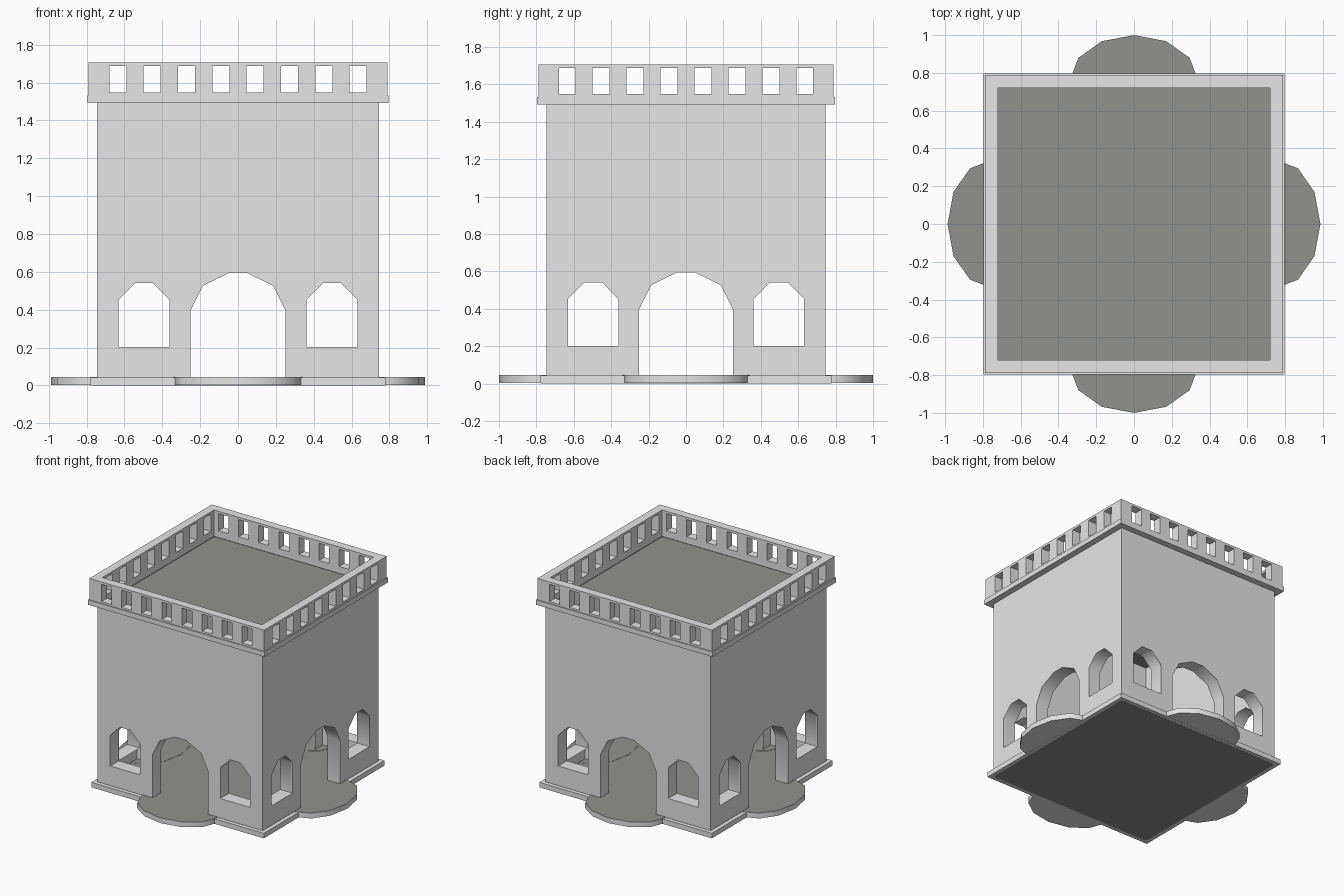
import bpy, bmesh, math
from mathutils import Matrix

if "Cube" in bpy.data.objects:
    bpy.data.objects.remove(bpy.data.objects["Cube"])


def material(name, col):
    m = bpy.data.materials.new(name)
    m.diffuse_color = (*col, 1)
    m.use_nodes = True
    m.node_tree.nodes["Principled BSDF"].inputs["Base Color"].default_value = m.diffuse_color
    return m


STONE = material("pale_stone", (0.79, 0.79, 0.79))
FLOOR = material("grey_green_floor", (0.28, 0.29, 0.262))


def finish(name, bm, mats=(STONE,), recalc=True):
    if recalc:
        bmesh.ops.recalc_face_normals(bm, faces=bm.faces)
    me = bpy.data.meshes.new(name)
    bm.to_mesh(me)
    bm.free()
    for m in mats:
        me.materials.append(m)
    ob = bpy.data.objects.new(name, me)
    bpy.context.collection.objects.link(ob)
    return ob


def prism(bm, pts, z0, z1):
    """Extrude an x-y outline from z0 to z1."""
    f = bm.faces.new([bm.verts.new((x, y, z0)) for x, y in pts])
    ext = bmesh.ops.extrude_face_region(bm, geom=[f])["geom"]
    vs = [v for v in ext if isinstance(v, bmesh.types.BMVert)]
    bmesh.ops.translate(bm, verts=vs, vec=(0, 0, z1 - z0))


def square(h):
    return [(-h, -h), (h, -h), (h, h), (-h, h)]


def clipped_square(h, cut):
    c = h - cut
    return [(-c, -h), (c, -h), (h, -c), (h, c), (c, h), (-c, h), (-h, c), (-h, -c)]


def ring(name, outer, inner, z0, z1):
    """Square frame with open middle."""
    bm = bmesh.new()
    loops = [[bm.verts.new((x, y, z)) for x, y in square(h)]
             for h, z in ((outer, z0), (outer, z1), (inner, z1), (inner, z0))]
    for k in range(4):
        a, b = loops[k], loops[(k + 1) % 4]
        for i in range(4):
            j = (i + 1) % 4
            bm.faces.new((a[i], a[j], b[j], b[i]))
    return finish(name, bm)


def cut_through(ob, outlines):
    """Cut x-z outlines through the object, front to back and side to side."""
    cutters = []
    for turn in (0, math.pi / 2):
        bm = bmesh.new()
        for pts in outlines:
            prism(bm, pts, -1.2, 1.2)
        rot = Matrix.Rotation(turn, 4, 'Z') @ Matrix.Rotation(math.pi / 2, 4, 'X')
        bmesh.ops.transform(bm, matrix=rot, verts=bm.verts)
        c = finish(ob.name + "_cutter", bm)
        c.hide_render = True
        mod = ob.modifiers.new("openings", 'BOOLEAN')
        mod.object, mod.operation, mod.solver = c, 'DIFFERENCE', 'EXACT'
        cutters.append(c)
    # Bake the cuts and drop the cutters
    dg = bpy.context.evaluated_depsgraph_get()
    me = bpy.data.meshes.new_from_object(ob.evaluated_get(dg))
    ob.modifiers.clear()
    ob.data = me
    for c in cutters:
        bpy.data.objects.remove(c)


def smooth(ob, deg):
    bpy.ops.object.select_all(action='DESELECT')
    ob.select_set(True)
    bpy.context.view_layer.objects.active = ob
    bpy.ops.object.shade_smooth_by_angle(angle=math.radians(deg))


# Base: stone slab with a floor panel showing above and below
bm = bmesh.new()
prism(bm, square(0.778), 0.001, 0.042)
finish("base_slab", bm)
bm = bmesh.new()
prism(bm, clipped_square(0.745, 0.015), 0, 0.043)
finish("floor", bm, (FLOOR,))

# Rounded doorsteps on all four sides
for i, side in enumerate(("front", "right", "back", "left")):
    centre, depth = (0.76, 0.24) if i % 2 == 0 else (0.75, 0.237)
    pts = [(0.34 * math.sin(k * math.pi / 6),
            -centre - depth * math.cos(k * math.pi / 6)) for k in range(12)]
    bm = bmesh.new()
    prism(bm, pts, 0.002, 0.045)
    bmesh.ops.rotate(bm, verts=bm.verts, matrix=Matrix.Rotation(i * math.pi / 2, 3, 'Z'))
    bmesh.ops.recalc_face_normals(bm, faces=bm.faces)
    for f in bm.faces:
        f.material_index = 1 if f.normal.z > 0.9 else 0
    smooth(finish(side + "_step", bm, (STONE, FLOOR)), 45)

# Thin walls with a central arch and two windows per side
arch = [(-0.25, 0.02), (0.25, 0.02), (0.25, 0.398), (0.185, 0.527),
        (0.05, 0.593), (-0.05, 0.593), (-0.185, 0.527), (-0.25, 0.398)]
window = [(-0.135, 0.202), (0.135, 0.202), (0.135, 0.452),
          (0.047, 0.541), (-0.047, 0.541), (-0.135, 0.452)]
openings = [arch] + [[(x + s * 0.4965, z) for x, z in window] for s in (-1, 1)]
walls = ring("walls", 0.745, 0.735, 0.03, 1.50)
cut_through(walls, openings)

# Deep reveals lining each opening, projecting into the hollow room
bm = bmesh.new()
for turn in range(4):
    rot = Matrix.Rotation(turn * math.pi / 2, 4, 'Z')
    for pts in openings:
        a = [bm.verts.new(rot @ Matrix.Translation((x, -0.744, z)).translation) for x, z in pts]
        b = [bm.verts.new(rot @ Matrix.Translation((x, -0.634, z)).translation) for x, z in pts]
        for i in range(len(pts)):
            j = (i + 1) % len(pts)
            bm.faces.new((a[i], b[i], b[j], a[j]))
bm.normal_update()
# Normals face into the opening: sills look up
if next(f for f in bm.faces if abs(f.normal.z) > 0.9).normal.z < 0:
    bmesh.ops.reverse_faces(bm, faces=bm.faces)
smooth(finish("opening_reveals", bm, recalc=False), 50)

# Cornice and pierced parapet
ring("cornice", 0.796, 0.72, 1.493, 1.533)
parapet = ring("parapet", 0.789, 0.72, 1.531, 1.707)
slots = []
for i in range(8):
    x = -0.635 + i * 1.27 / 7
    slots.append([(x - 0.045, 1.548), (x + 0.045, 1.548), (x + 0.045, 1.688), (x - 0.045, 1.688)])
cut_through(parapet, slots)

# Flat roof panel sunk to the foot of the cornice
bm = bmesh.new()
prism(bm, square(0.735), 1.483, 1.491)
prism(bm, clipped_square(0.713, 0.01), 1.487, 1.496)
finish("roof", bm, (FLOOR,))
